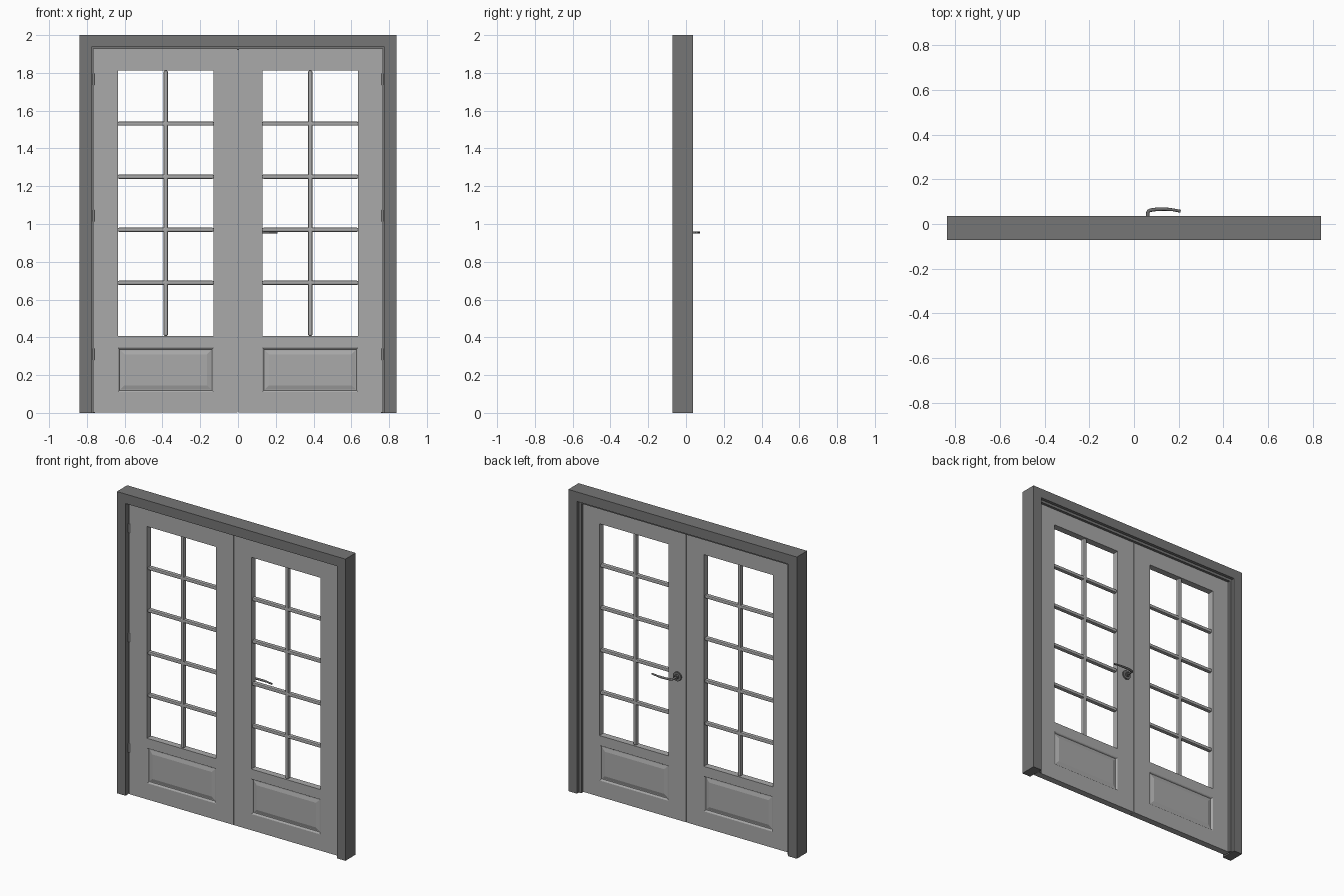
import bpy, bmesh, math
from mathutils import Matrix, Vector

cube = bpy.data.objects.get("Cube")
if cube:
    bpy.data.objects.remove(cube, do_unlink=True)


def material(name, value):
    m = bpy.data.materials.new(name)
    m.use_nodes = True
    m.diffuse_color = (value, value, value, 1)
    bsdf = next(n for n in m.node_tree.nodes if n.type == "BSDF_PRINCIPLED")
    bsdf.inputs["Base Color"].default_value = (value, value, value, 1)
    return m


DOOR = material("door grey", 0.4)
FRAME = material("frame dark grey", 0.18)
METAL = material("handle dark metal", 0.15)


def make(name, bm, mat):
    bmesh.ops.recalc_face_normals(bm, faces=bm.faces[:])
    mesh = bpy.data.meshes.new(name)
    bm.to_mesh(mesh)
    bm.free()
    mesh.materials.append(mat)
    ob = bpy.data.objects.new(name, mesh)
    bpy.context.collection.objects.link(ob)
    return ob


def box(bm, x, y, z):
    """Add a box given (min, max) along each axis."""
    lo, hi = Vector((x[0], y[0], z[0])), Vector((x[1], y[1], z[1]))
    size = Matrix.Diagonal((*(hi - lo), 1))
    bmesh.ops.create_cube(bm, size=1, matrix=Matrix.Translation((lo + hi) / 2) @ size)


def rod(bm, centre, radius, length, axis, sides=16):
    turn = Matrix.Rotation(math.pi / 2, 4, "X") if axis == "Y" else Matrix()
    bmesh.ops.create_cone(bm, cap_ends=True, segments=sides, radius1=radius, radius2=radius,
                          depth=length, matrix=Matrix.Translation(centre) @ turn)


def portal(name, outer, inner, top, inner_top, y):
    """Three-sided surround extruded through the wall depth."""
    bm = bmesh.new()
    outline = [(-outer, 0), (-outer, top), (outer, top), (outer, 0),
               (inner, 0), (inner, inner_top), (-inner, inner_top), (-inner, 0)]
    rows = [[bm.verts.new((x, d, z)) for x, z in outline] for d in y]
    for row in rows:
        for quad in ((0, 1, 6, 7), (1, 2, 5, 6), (2, 3, 4, 5)):
            bm.faces.new([row[i] for i in quad])
    for i in range(8):
        j = (i + 1) % 8
        bm.faces.new((rows[0][i], rows[0][j], rows[1][j], rows[1][i]))
    return make(name, bm, FRAME)


# Surround and the stop strip behind the doors
FRONT, BACK = -0.045, -0.002
portal("door_frame", 0.838, 0.775, 2.0, 1.937, (-0.072, 0.036))
portal("door_stop", 0.776, 0.757, 1.938, 1.92, (BACK + 0.001, 0.016))

# Door layout
EDGE_IN, EDGE_OUT = 0.0015, 0.768
OPEN_IN, OPEN_OUT = 0.129, 0.636
BOTTOM, TOP = 0.003, 1.93
PANEL = (0.11, 0.345)
GLAZED = (0.408, 1.812)


def panel(bm, x, z):
    """Moulded field with a sunken border and sloped margin on both faces."""
    steps = [(0, 0), (0.005, 0.003), (0.009, 0.01), (0.014, 0.01), (0.036, 0.004)]
    for face, inward in ((FRONT, 1), (BACK, -1)):
        loops = []
        for inset, sink in steps:
            a, b = x[0] + inset, x[1] - inset
            c, d = z[0] + inset, z[1] - inset
            y = face + inward * sink
            loops.append([bm.verts.new((u, y, v)) for u, v in ((a, c), (b, c), (b, d), (a, d))])
        for p, q in zip(loops, loops[1:]):
            for i in range(4):
                j = (i + 1) % 4
                bm.faces.new((p[i], p[j], q[j], q[i]))
        bm.faces.new(loops[-1])
        # face the field outwards
        bm.normal_update()


def span(a, b, side):
    return tuple(sorted((a * side, b * side)))


for side, label in ((1, "left"), (-1, "right")):
    depth = (FRONT, BACK)
    opening = span(OPEN_IN, OPEN_OUT, side)

    # Stiles and rails
    bm = bmesh.new()
    box(bm, span(EDGE_IN, OPEN_IN, side), depth, (BOTTOM, TOP))
    box(bm, span(OPEN_OUT, EDGE_OUT, side), depth, (BOTTOM, TOP))
    for z in ((BOTTOM, PANEL[0]), (PANEL[1], GLAZED[0]), (GLAZED[1], TOP)):
        box(bm, opening, depth, z)
    make(label + "_door_leaf", bm, DOOR)

    # Lower panel: one moulded face on each side
    bm = bmesh.new()
    panel(bm, opening, PANEL)
    make(label + "_door_panel", bm, DOOR)

    # Glazing bars
    bm = bmesh.new()
    middle = (FRONT + BACK) / 2
    bar_depth = (middle - 0.014, middle + 0.014)
    centre = side * (OPEN_IN + OPEN_OUT) / 2
    box(bm, (centre - 0.011, centre + 0.011), bar_depth, GLAZED)
    for i in range(1, 5):
        z = GLAZED[0] + i * (GLAZED[1] - GLAZED[0]) / 5
        box(bm, opening, bar_depth, (z - 0.011, z + 0.011))
    bars = make(label + "_glazing_bars", bm, DOOR)
    bevel = bars.modifiers.new("rounded edges", "BEVEL")
    bevel.width = 0.006
    bevel.segments = 2

    # Hinge knuckles
    bm = bmesh.new()
    for z in (0.31, 1.043, 1.767):
        rod(bm, (side * 0.766, FRONT - 0.002, z), 0.005, 0.06, "Z", 12)
    make(label + "_hinges", bm, DOOR)

# Handle rose and lock cylinder on the back
HX, HZ = 0.062, 0.955
bm = bmesh.new()
rod(bm, (HX, BACK + 0.004, HZ), 0.03, 0.01, "Y", 32)
rod(bm, (HX, BACK + 0.012, HZ), 0.014, 0.016, "Y", 24)
rose = make("handle_rose", bm, METAL)

# Curved lever handle
curve = bpy.data.curves.new("handle_lever", "CURVE")
curve.dimensions = "3D"
curve.bevel_depth = 0.008
curve.bevel_resolution = 3
curve.use_fill_caps = True
spline = curve.splines.new("POLY")
path = [(0, 0.0), (0, 0.05), (0.003, 0.058), (0.012, 0.062),
        (0.04, 0.066), (0.075, 0.067), (0.11, 0.064), (0.147, 0.057)]
spline.points.add(len(path) - 1)
for i, (point, (x, y)) in enumerate(zip(spline.points, path)):
    point.co = (HX + x, y, 0, 1)
    point.radius = 1 if i < 6 else 0.8
curve.materials.append(METAL)
lever = bpy.data.objects.new("handle_lever", curve)
bpy.context.collection.objects.link(lever)
lever.location.z = HZ
lever.scale.z = 0.85

bpy.ops.object.select_all(action="DESELECT")
lever.select_set(True)
bpy.context.view_layer.objects.active = lever
bpy.ops.object.convert(target="MESH")
rose.select_set(True)
bpy.ops.object.shade_smooth_by_angle(angle=math.radians(40))
